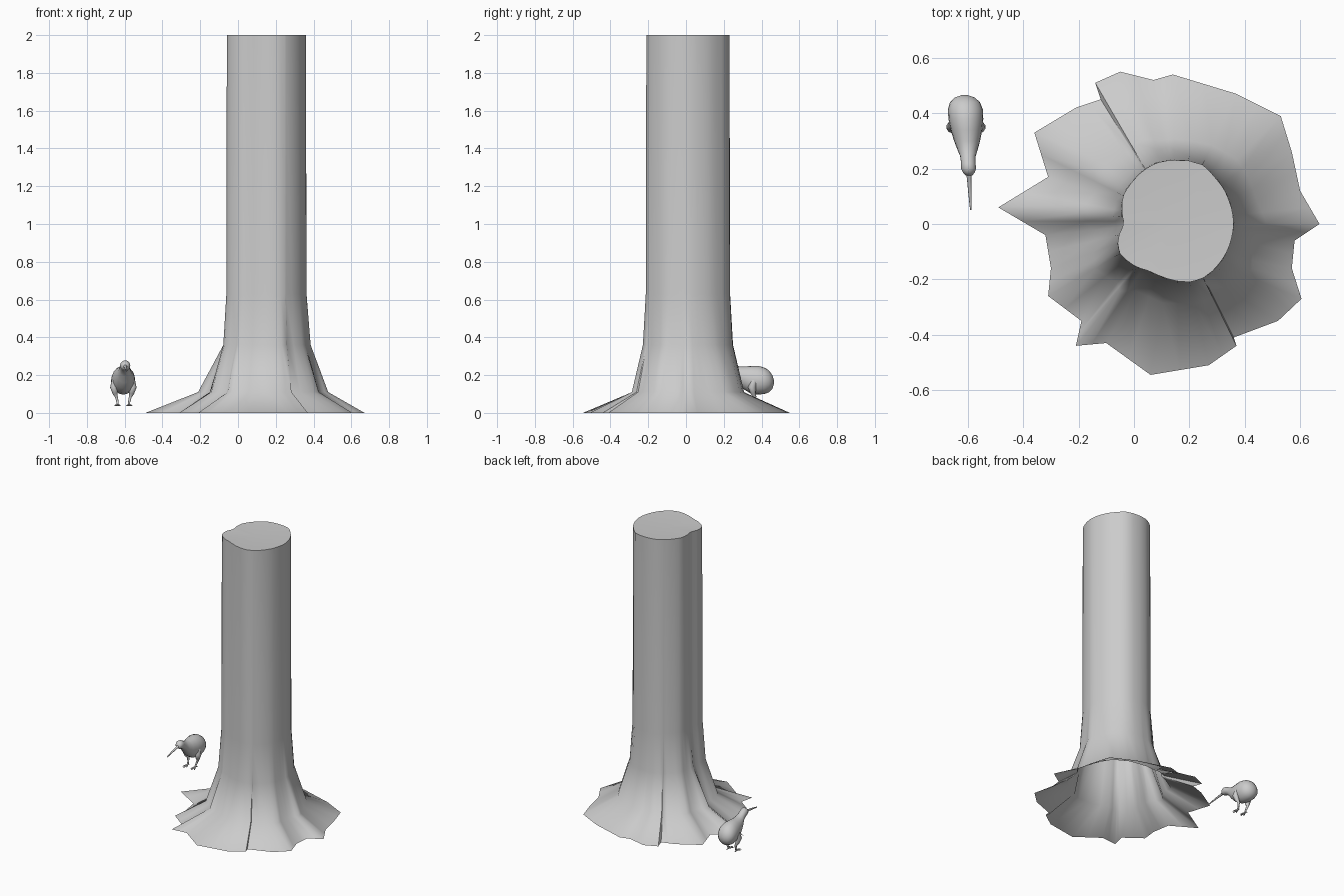
import bpy, bmesh, math
from mathutils import Vector

if "Cube" in bpy.data.objects:
    bpy.data.objects.remove(bpy.data.objects["Cube"])

grey = bpy.data.materials.new("plain_grey")
grey.diffuse_color = (0.6, 0.6, 0.6, 1)
grey.use_nodes = True
grey.node_tree.nodes["Principled BSDF"].inputs["Base Color"].default_value = grey.diffuse_color


def make_object(name, bm, angle=60):
    bmesh.ops.recalc_face_normals(bm, faces=bm.faces[:])
    me = bpy.data.meshes.new(name)
    bm.to_mesh(me)
    bm.free()
    me.materials.append(grey)
    ob = bpy.data.objects.new(name, me)
    bpy.context.collection.objects.link(ob)
    bpy.ops.object.select_all(action='DESELECT')
    ob.select_set(True)
    bpy.context.view_layer.objects.active = ob
    bpy.ops.object.shade_smooth_by_angle(angle=math.radians(angle))
    return ob


def loft(bm, rings, cap_start=True, cap_end=True):
    """Bridge a list of closed rings of points."""
    vs = [[bm.verts.new(p) for p in r] for r in rings]
    n = len(vs[0])
    for a, b in zip(vs, vs[1:]):
        for i in range(n):
            j = (i + 1) % n
            bm.faces.new((a[i], a[j], b[j], b[i]))
    if cap_start:
        bm.faces.new(vs[0][::-1])
    if cap_end:
        bm.faces.new(vs[-1])
    return vs


# --- tree trunk with flared, ragged root skirt ---
CX, CY = 0.15, 0.01
skirt = [(-.49, .06), (-.31, .17), (-.36, .33), (-.21, .42), (-.12, .45), (-.14, .51),
         (-.05, .55), (.07, .52), (.14, .54), (.37, .47), (.53, .39), (.57, .26),
         (.60, .12), (.67, 0), (.58, -.06), (.57, -.16), (.605, -.27), (.52, -.35),
         (.36, -.41), (.37, -.44), (.27, -.51), (.06, -.545), (-.10, -.43),
         (-.21, -.44), (-.19, -.35), (-.31, -.26), (-.30, -.16), (-.32, -.04)]
stem = [(-.04, .10), (0, .16), (.08, .22), (.16, .23), (.24, .22), (.29, .17),
        (.345, .08), (.35, -.06), (.31, -.14), (.26, -.19), (.20, -.21), (.13, -.20),
        (.06, -.17), (0, -.15), (-.05, -.11), (-.06, -.06), (-.035, 0)]

stem_polar = sorted((math.atan2(y - CY, x - CX), math.hypot(x - CX, y - CY)) for x, y in stem)
stem_polar = ([(stem_polar[-1][0] - math.tau, stem_polar[-1][1])] + stem_polar
              + [(stem_polar[0][0] + math.tau, stem_polar[0][1])])


def stem_radius(a):
    for (a0, r0), (a1, r1) in zip(stem_polar, stem_polar[1:]):
        if a0 <= a <= a1:
            return r0 + (r1 - r0) * (a - a0) / (a1 - a0)


outline = []
for p, q in zip(skirt, skirt[1:] + skirt[:1]):
    outline += [p, ((p[0] + q[0]) / 2, (p[1] + q[1]) / 2)]

rings = []
for z, flare, lobe in ((0, 1, 0), (.11, .25, .13), (.36, .06, .02), (.63, .01, 0), (2, 0, 0)):
    ring = []
    for x, y in outline:
        a, big = math.atan2(y - CY, x - CX), math.hypot(x - CX, y - CY)
        small = stem_radius(a)
        r = small + (big - small) * (flare + lobe * math.cos(a) ** 2)
        ring.append((CX + r * math.cos(a), CY + r * math.sin(a), z))
    rings.append(ring)
bm = bmesh.new()
vs = loft(bm, rings, False, False)
tip = bm.verts.new((CX, CY, 1.99))
for i, v in enumerate(vs[-1]):
    bm.faces.new((v, vs[-1][(i + 1) % len(outline)], tip))
make_object("tree_trunk", bm)


# --- ground bird facing the front ---
def bird_x(y):
    return -.61 + (.43 - y) * .055


def section(y, z, rx, rz, n=20):
    return [(bird_x(y) + rx * math.cos(math.tau * i / n), y,
             z + rz * math.sin(math.tau * i / n)) for i in range(n)]


# body, neck and head in one loft: y, z, half width, half height
bm = bmesh.new()
loft(bm, [section(*s) for s in (
    (.465, .163, .012, .012), (.457, .164, .036, .036), (.44, .167, .054, .057),
    (.415, .17, .063, .07), (.38, .173, .063, .076), (.34, .176, .057, .072),
    (.30, .187, .047, .058), (.27, .204, .037, .044), (.245, .226, .028, .033),
    (.22, .245, .026, .029), (.20, .25, .027, .028), (.185, .249, .021, .021),
    (.175, .246, .011, .012))])
make_object("bird_body", bm)

bm = bmesh.new()
loft(bm, [section(*s, n=10) for s in (
    (.185, .247, .012, .012), (.165, .243, .008, .008),
    (.11, .234, .006, .006), (.05, .222, .003, .003))])
make_object("bird_beak", bm)


def limb(bm, points, n=10):
    """Tapered tube through (x, y, z, radius) points."""
    ps = [Vector(p[:3]) for p in points]
    rings = []
    for i, p in enumerate(ps):
        d = (ps[min(i + 1, len(ps) - 1)] - ps[max(i - 1, 0)]).normalized()
        u = d.cross(Vector((1, .01, 0))).normalized()
        v = d.cross(u)
        rings.append([p + points[i][3] * (u * math.cos(math.tau * k / n)
                                          + v * math.sin(math.tau * k / n)) for k in range(n)])
    loft(bm, rings)


for side, s in (("left", -1), ("right", 1)):
    # thigh, shank and toes
    def at(dx, y, z, r):
        return (-.607 + s * dx, y, z, r)
    bm = bmesh.new()
    limb(bm, [at(.045, .36, .17, .018), at(.049, .35, .135, .022), at(.044, .355, .105, .014),
              at(.037, .365, .085, .008), at(.031, .355, .06, .006), at(.03, .347, .042, .006)])
    make_object(side + "_leg", bm)
    bm = bmesh.new()
    for tx, ty in ((-.014, .315), (0, .303), (.016, .315), (.002, .366)):
        limb(bm, [at(.03, .347, .043, .005), at(.03 + tx * .6, .347 + (ty - .347) * .6, .041, .004),
                  at(.03 + tx, ty, .038, .002)], 6)
    make_object(side + "_foot", bm)
